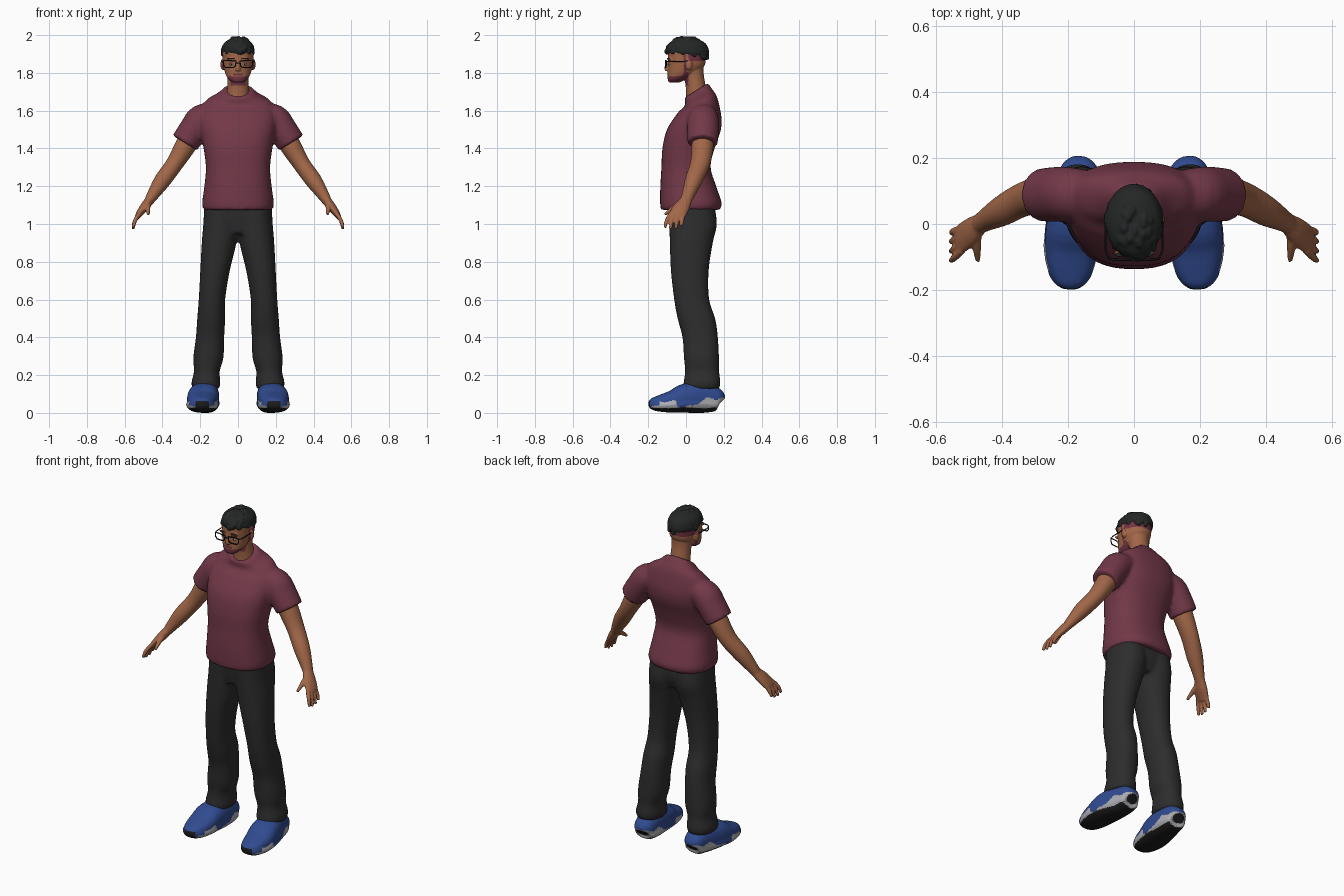
import bpy, bmesh, math, random
from mathutils import Vector, Matrix

random.seed(4)
if "Cube" in bpy.data.objects:
    bpy.data.objects.remove(bpy.data.objects["Cube"], do_unlink=True)


def material(name, r, g, b):
    m = bpy.data.materials.new(name)
    m.use_nodes = True
    m.diffuse_color = (r, g, b, 1)
    m.node_tree.nodes["Principled BSDF"].inputs["Base Color"].default_value = (r, g, b, 1)
    return m


SKIN = material("brown skin", .36, .135, .065)
SHIRT = material("maroon cloth", .17, .04, .065)
STUBBLE = material("reddish stubble", .17, .035, .055)
DENIM = material("charcoal cloth", .026, .026, .026)
HAIR = material("black hair", .018, .02, .02)
BLUE = material("blue fabric", .03, .07, .28)
GREY = material("pale grey rubber", .42, .42, .45)
BLACK = material("black rubber", .012, .012, .012)
WHITE = material("eye white", .6, .57, .54)

X, Y, Z = Vector((1, 0, 0)), Vector((0, 1, 0)), Vector((0, 0, 1))


def spline(rows, steps=4):
    """Smoothly interpolate rows of numbers."""
    rows = [Vector(r) for r in rows]
    out = []
    for i in range(len(rows) - 1):
        a, b, c, d = rows[max(i - 1, 0)], rows[i], rows[i + 1], rows[min(i + 2, len(rows) - 1)]
        for k in range(steps):
            t = k / steps
            out.append(b + (c - a) * (t / 2) + (a * 2 - b * 5 + c * 4 - d) * (t * t / 2)
                       + (b * 3 - a - c * 3 + d) * (t ** 3 / 2))
    return out + [rows[-1]]


def loft(bm, rows, side=1, ref=Y, level=None, power=2.0, n=32):
    """Skin rounded rings; each row is x, y, z, width radius, depth radius."""
    rows = spline(rows)
    pts = [Vector((r[0] * side, r[1], r[2])) for r in rows]
    rings = []
    for i, (p, r) in enumerate(zip(pts, rows)):
        t = level or (pts[min(i + 1, len(pts) - 1)] - pts[max(i - 1, 0)]).normalized()
        v = (ref - t * ref.dot(t)).normalized()
        u = v.cross(t)
        ring = []
        for k in range(n):
            a = math.tau * k / n
            c, s = math.cos(a), math.sin(a)
            c = math.copysign(abs(c) ** (2 / power), c)
            s = math.copysign(abs(s) ** (2 / power), s)
            ring.append(bm.verts.new(p + u * (c * r[3]) + v * (s * r[4])))
        rings.append(ring)
    for a, b in zip(rings, rings[1:]):
        for k in range(n):
            bm.faces.new((a[k], a[k - 1], b[k - 1], b[k]))
    bm.faces.new(rings[0])
    bm.faces.new(rings[-1][::-1])


def ball(bm, centre, radii, detail=3):
    m = Matrix.Translation(centre) @ Matrix.Diagonal((*radii, 1))
    bmesh.ops.create_icosphere(bm, subdivisions=detail, radius=1, matrix=m)


def finish(name, bm, mats, voxel=0, smooth=3, rule=None):
    """Make the object, fuse its volumes, and colour its faces by a rule."""
    bmesh.ops.recalc_face_normals(bm, faces=bm.faces[:])
    mesh = bpy.data.meshes.new(name)
    bm.to_mesh(mesh)
    bm.free()
    ob = bpy.data.objects.new(name, mesh)
    bpy.context.collection.objects.link(ob)
    if voxel:
        fuse = ob.modifiers.new("fuse", "REMESH")
        fuse.mode, fuse.voxel_size = "VOXEL", voxel
        relax = ob.modifiers.new("relax", "SMOOTH")
        relax.iterations = smooth
        bpy.context.view_layer.update()
        graph = bpy.context.evaluated_depsgraph_get()
        mesh = bpy.data.meshes.new_from_object(ob.evaluated_get(graph))
        ob.modifiers.clear()
        ob.data = mesh
    mesh.materials.clear()
    for m in mats:
        mesh.materials.append(m)
    mesh.shade_smooth()
    for f in mesh.polygons:
        f.material_index = rule(f.center, f.normal) if rule else 0
    return ob


def wire(name, paths, radius, mat, closed=False):
    cu = bpy.data.curves.new(name, "CURVE")
    cu.dimensions, cu.bevel_depth, cu.bevel_resolution = "3D", radius, 1
    cu.materials.append(mat)
    for path in paths:
        sp = cu.splines.new("POLY")
        sp.points.add(len(path) - 1)
        for p, co in zip(sp.points, path):
            p.co = (*co, 1)
        sp.use_cyclic_u = closed
    bpy.context.collection.objects.link(bpy.data.objects.new(name, cu))


# T-shirt: torso with a sloping neckline, plus two sleeves
bm = bmesh.new()
loft(bm, [(0, .022, 1.075, .183, .155), (0, .026, 1.11, .19, .163), (0, .012, 1.2, .178, .148),
          (0, 0, 1.3, .17, .13), (0, .013, 1.4, .182, .138), (0, .042, 1.5, .2, .143),
          (0, .068, 1.58, .203, .118), (0, .08, 1.64, .175, .086), (0, .066, 1.675, .11, .072),
          (0, .052, 1.705, .076, .064)], level=Z, power=2.4, n=48)
for v in bm.verts:
    if v.co.z > 1.6:
        v.co.z += (v.co.y - .05) * 6 * (v.co.z - 1.6)
for s in (1, -1):
    loft(bm, [(.11, .085, 1.58, .06, .07), (.19, .09, 1.555, .08, .082),
              (.235, .09, 1.5, .077, .084), (.282, .088, 1.428, .076, .08)], s)
finish("t_shirt", bm, [SHIRT], .011, 4)

# Trousers: hips and two legs
bm = bmesh.new()
loft(bm, [(0, .03, .95, .17, .1), (0, .036, 1.02, .18, .118), (0, .03, 1.1, .178, .12)],
     level=Z, power=2.4)
for s in (1, -1):
    loft(bm, [(.17, .08, .125, .07, .094), (.17, .085, .16, .077, .098), (.165, .085, .22, .068, .09),
              (.157, .082, .29, .08, .093), (.148, .075, .4, .075, .094), (.142, .055, .5, .074, .1),
              (.138, .03, .6, .07, .093), (.122, .02, .75, .078, .1), (.1, .028, .9, .092, .114),
              (.09, .038, 1, .094, .126), (.085, .03, 1.1, .094, .12)], s, level=Z, power=2.2)
finish("trousers", bm, [DENIM], .011, 4)

# Arms and hands
for label, s in (("left", 1), ("right", -1)):
    bm = bmesh.new()
    loft(bm, [(.22, .09, 1.52, .055, .055), (.275, .088, 1.42, .056, .058), (.335, .075, 1.32, .046, .052),
              (.4, .04, 1.23, .044, .046), (.45, .012, 1.155, .032, .034),
              (.475, -.004, 1.115, .024, .03)], s)
    loft(bm, [(.465, .004, 1.13, .024, .03), (.495, -.022, 1.09, .024, .042),
              (.525, -.045, 1.05, .017, .044), (.532, -.05, 1.035, .013, .04)], s)
    for i in range(4):
        y = -.08 + .022 * i
        reach = (.008, 0, .002, .016)[i]
        loft(bm, [(.522, y, 1.055, .012, .012), (.545, y - .022 + i * .005, 1.018, .011, .011),
                  (.556, y - .032 + i * .007, .973 + reach, .008, .008)], s, n=12)
    loft(bm, [(.478, -.015, 1.11, .017, .017), (.478, -.065, 1.085, .014, .014),
              (.474, -.112, 1.05, .008, .008)], s, n=12)
    finish(label + "_arm", bm, [SKIN], .005, 3)


# Shoes: blue upper, grey midsole, black outsole and toe bumper
def shoe_colour(c, nrm):
    if nrm.z < -.6 or (c.y < -.155 and abs(abs(c.x) - .19) < .036 and c.z < .062):
        return 2
    edge = .036 + .04 * max(0, min(1, (c.y - .03) / .08)) + .025 * (-.14 < c.y < -.05)
    return 1 if c.z < edge + .006 * math.sin(c.y * 70) else 0


for label, s in (("left", 1), ("right", -1)):
    bm = bmesh.new()
    loft(bm, [(.165, .186, .058, .025, .025), (.166, .172, .065, .055, .058), (.17, .1, .08, .07, .08),
              (.183, 0, .078, .082, .078), (.19, -.07, .06, .08, .06), (.192, -.14, .05, .066, .044),
              (.192, -.18, .047, .045, .031), (.192, -.198, .046, .02, .014)],
         s, ref=Z, power=2.5, n=40)
    for v in bm.verts:
        v.co.z = max(v.co.z, 0)
        if v.co.z < .05:
            v.co.x += (v.co.x - .18 * s) * .08
    finish(label + "_shoe", bm, [BLUE, GREY, BLACK], .006, 2, shoe_colour)


# Head, neck, nose and ears, with beard and faded hairline
def head_colour(c, nrm):
    beard = c.y < .012 and c.z > 1.735 and c.z < 1.783 + max(0, c.y + .03) * .6
    lips = c.y < -.08 and abs(c.x) < .024 and 1.787 < c.z < 1.797
    sideburn = -.012 < c.y < .0 and 1.77 < c.z < 1.9 and abs(c.x) > .05
    fade = c.y > .015 and c.z > 1.862
    return 1 if (beard or lips or sideburn or fade) else 0


bm = bmesh.new()
loft(bm, [(0, .058, 1.64, .062, .056), (0, .052, 1.72, .057, .053), (0, .043, 1.78, .056, .052),
          (0, .035, 1.84, .06, .058)])
loft(bm, [(0, -.062, 1.75, .03, .03), (0, -.047, 1.768, .052, .05), (0, -.022, 1.797, .067, .075),
          (0, 0, 1.835, .077, .097), (0, .004, 1.88, .082, .1), (0, .006, 1.92, .082, .1),
          (0, .006, 1.965, .06, .075)], level=Z, power=2.2, n=40)
loft(bm, [(0, -.09, 1.855, .009, .01), (0, -.1, 1.83, .012, .014), (0, -.097, 1.812, .016, .013)], n=16)
for s in (1, -1):
    ball(bm, (s * .08, .014, 1.845), (.013, .02, .03))
    ball(bm, (s * .034, -.088, 1.872), (.026, .012, .007))
finish("head", bm, [SKIN, STUBBLE], .004, 3, head_colour)

# Hair: a cap covered with random tufts
bm = bmesh.new()
loft(bm, [(0, .014, 1.895, .084, .108), (0, .008, 1.925, .087, .112), (0, .006, 1.958, .074, .096),
          (0, .006, 1.982, .04, .05)], level=Z)
for i in range(110):
    a = random.uniform(0, math.tau)
    h = random.random()
    r = math.sqrt(1 - h * h * .95)
    low = 1.9 - .1 * math.sin(a) * (.3 if math.sin(a) > 0 else .08)
    size = random.uniform(.011, .019)
    ball(bm, (.079 * r * math.cos(a), .006 + .104 * r * math.sin(a), low + (1.982 - low) * h),
         (size * .8, size * 1.1, size), 2)
for v in bm.verts:
    v.co.z = min(v.co.z, 2)
finish("hair", bm, [HAIR], .005, 1)

# Eyes, pupils and eyebrows
for part, mat, y, z, radii in (("eye", WHITE, -.089, 1.846, (.013, .006, .006)),
                               ("pupil", BLACK, -.0935, 1.846, (.005, .003, .005)),
                               ("eyebrow", HAIR, -.093, 1.876, (.022, .008, .004))):
    for label, s in (("left", 1), ("right", -1)):
        bm = bmesh.new()
        ball(bm, (s * .036, y, z), radii, 2)
        finish(label + "_" + part, bm, [mat])

# Glasses: two rims, a bridge and temples
rims, bars = [], [[(-.012, -.108, 1.852), (.012, -.108, 1.852)]]
for s in (1, -1):
    rims.append([(s * x, -.109 + .15 * max(0, x - .05), z) for x, z in
                 ((.011, 1.862), (.05, 1.866), (.077, 1.864), (.076, 1.84),
                  (.066, 1.828), (.026, 1.828), (.014, 1.838))])
    bars.append([(s * .077, -.105, 1.86), (s * .086, -.08, 1.86), (s * .087, .01, 1.862), (s * .085, .03, 1.85)])
wire("glasses_rims", rims, .0035, BLACK, closed=True)
wire("glasses_temples", bars, .003, BLACK)
